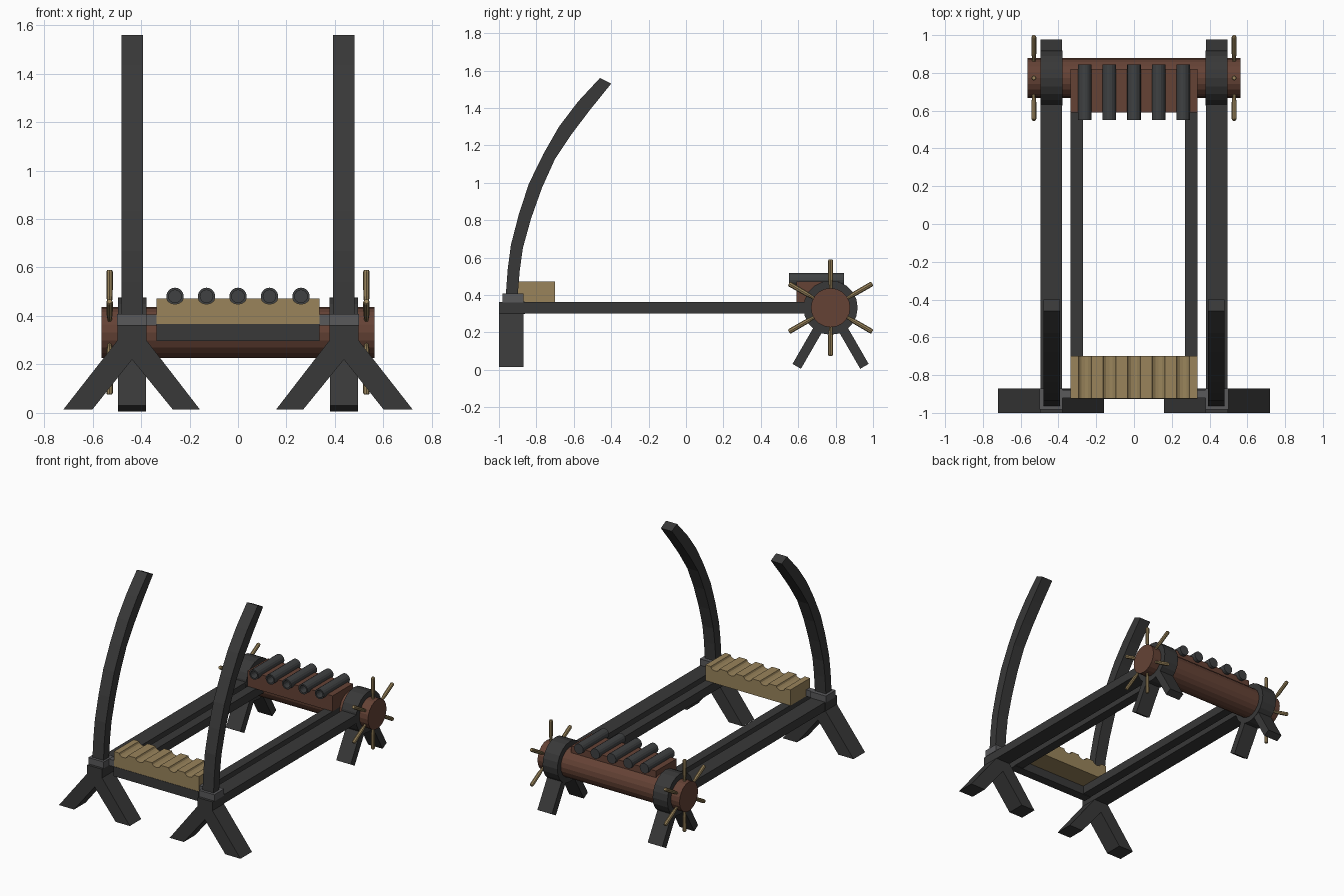
import bpy, bmesh
from math import sin, cos, pi, radians
from mathutils import Matrix, Vector

if "Cube" in bpy.data.objects:
    bpy.data.objects.remove(bpy.data.objects["Cube"])


def material(name, rgb):
    m = bpy.data.materials.new(name)
    m.diffuse_color = (*rgb, 1)
    m.use_nodes = True
    m.node_tree.nodes["Principled BSDF"].inputs["Base Color"].default_value = m.diffuse_color
    return m


DARK = material("dark_timber", (0.04, 0.04, 0.04))
IRON = material("iron", (0.1, 0.1, 0.105))
BARREL = material("barrel_metal", (0.05, 0.053, 0.055))
BROWN = material("brown_wood", (0.13, 0.055, 0.036))
TAN = material("tan_wood", (0.32, 0.23, 0.105))


def finish(name, bm, mat):
    bmesh.ops.recalc_face_normals(bm, faces=bm.faces)
    me = bpy.data.meshes.new(name)
    bm.to_mesh(me)
    bm.free()
    me.materials.append(mat)
    ob = bpy.data.objects.new(name, me)
    bpy.context.collection.objects.link(ob)
    return ob


def prism(name, pts, axis, a, b, mat):
    """Extrude a profile: (y, z) points along x, or (x, z) points along y."""
    bm = bmesh.new()
    at = (lambda p: (a, p[0], p[1])) if axis == "x" else (lambda p: (p[0], a, p[1]))
    face = bm.faces.new([bm.verts.new(at(p)) for p in pts])
    out = bmesh.ops.extrude_face_region(bm, geom=[face])
    vec = Vector((b - a, 0, 0)) if axis == "x" else Vector((0, b - a, 0))
    bmesh.ops.translate(bm, vec=vec, verts=[v for v in out["geom"] if isinstance(v, bmesh.types.BMVert)])
    return finish(name, bm, mat)


def box(name, x, y, z, mat):
    return prism(name, [(x[0], z[0]), (x[1], z[0]), (x[1], z[1]), (x[0], z[1])], "y", *y, mat)


def lathe(name, profile, sides, mat, matrix, bm=None):
    """Spin (radius, height) points about local z, capping both ends."""
    own = bm is None
    bm = bm or bmesh.new()
    rings = [[bm.verts.new(matrix @ Vector((r * cos(2 * pi * i / sides), r * sin(2 * pi * i / sides), h)))
              for i in range(sides)] for r, h in profile]
    for p, q in zip(rings, rings[1:]):
        for i in range(sides):
            j = (i + 1) % sides
            bm.faces.new((p[i], p[j], q[j], q[i]))
    bm.faces.new(rings[0])
    bm.faces.new(rings[-1])
    return finish(name, bm, mat) if own else None


def mirror(ob):
    m = ob.modifiers.new("mirror", "MIRROR")
    m.use_axis = (True, False, False)
    return ob


AXLE_Y, AXLE_Z = 0.773, 0.332
BARREL_X = [-0.26, -0.13, 0, 0.13, 0.26]
ALONG_X = Matrix.Rotation(pi / 2, 4, "Y")
ALONG_Y = Matrix.Rotation(-pi / 2, 4, "X")

# Side frame: rails, front splayed legs, bows
mirror(box("outer_rail", (0.38, 0.495), (-1, AXLE_Y), (0.30, 0.363), DARK))
mirror(box("inner_rail", (0.27, 0.337), (-0.87, 0.72), (0.30, 0.362), DARK))
box("front_crossbar", (-0.337, 0.337), (-0.927, -0.86), (0.297, 0.366), DARK)
mirror(prism("front_leg", [(0.72, 0.015), (0.60, 0.015), (0.437, 0.22), (0.27, 0.015), (0.158, 0.015),
                           (0.378, 0.30), (0.378, 0.362), (0.497, 0.362), (0.497, 0.30)],
             "y", -1.0, -0.87, DARK))
outer = [(-.965, .36), (-.962, .42), (-.953, .54), (-.936, .668), (-.893, .834), (-.84, .995),
         (-.762, 1.155), (-.679, 1.30), (-.578, 1.433), (-.46, 1.56)]
inner = [(-.40, 1.53), (-.513, 1.39), (-.61, 1.262), (-.70, 1.128), (-.77, .973),
         (-.829, .807), (-.872, .652), (-.889, .53), (-.898, .42), (-.898, .36)]
mirror(prism("bow_arm", outer + inner, "x", 0.393, 0.48, DARK))
mirror(box("bow_clamp", (0.378, 0.50), (-0.982, -0.87), (0.36, 0.408), IRON))
mirror(box("clamp_tie", (0.31, 0.39), (-0.92, -0.88), (0.36, 0.406), IRON))

# Rear bearings and their legs
mirror(lathe("bearing_ring", [(0.145, 0.378), (0.145, 0.495)], 20, DARK,
             Matrix.Translation((0, AXLE_Y, AXLE_Z)) @ ALONG_X))
for side, label in ((-1, "front"), (1, "back")):
    d = Vector((side * sin(radians(30)), -cos(radians(30))))
    n = Vector((-d.y, d.x)) * 0.026
    c = Vector((AXLE_Y, AXLE_Z))
    s, e = c + d * 0.06, c + d * 0.362
    mirror(prism("rear_leg_" + label, [s + n, e + n, e - n, s - n], "x", 0.38, 0.495, DARK))

# Roller with handles at both ends
lathe("roller", [(0.105, -0.563), (0.105, 0.563)], 20, BROWN,
      Matrix.Translation((0, AXLE_Y, AXLE_Z)) @ ALONG_X)
bm = bmesh.new()
for k in range(6):
    m = Matrix.Translation((0.53, AXLE_Y, AXLE_Z)) @ Matrix.Rotation(k * pi / 3, 4, "X")
    lathe("", [(0.009, 0.08), (0.009, 0.115), (0.013, 0.15), (0.0135, 0.25), (0.010, 0.257)], 8, TAN, m, bm)
mirror(finish("roller_handles", bm, TAN))


# Grooved blocks that carry the barrels
def grooved_block(name, y, mat):
    pts = [(0.337, 0.36), (-0.337, 0.36), (-0.337, 0.473)]
    for x in BARREL_X:
        pts += [(x - 0.034 * cos(pi * i / 6), 0.473 - 0.024 * sin(pi * i / 6)) for i in range(7)]
    prism(name, pts + [(0.337, 0.473)], "y", *y, mat)


grooved_block("front_rest", (-0.925, -0.70), TAN)
grooved_block("barrel_bed", (0.59, 0.82), BROWN)

# Hollow barrels, open to the front
for i, x in enumerate(BARREL_X):
    lathe(f"barrel_{i + 1}", [(0.026, 0.22), (0.026, 0), (0.036, 0), (0.036, 0.295)], 16, BARREL,
          Matrix.Translation((x, 0.55, 0.481)) @ ALONG_Y)
